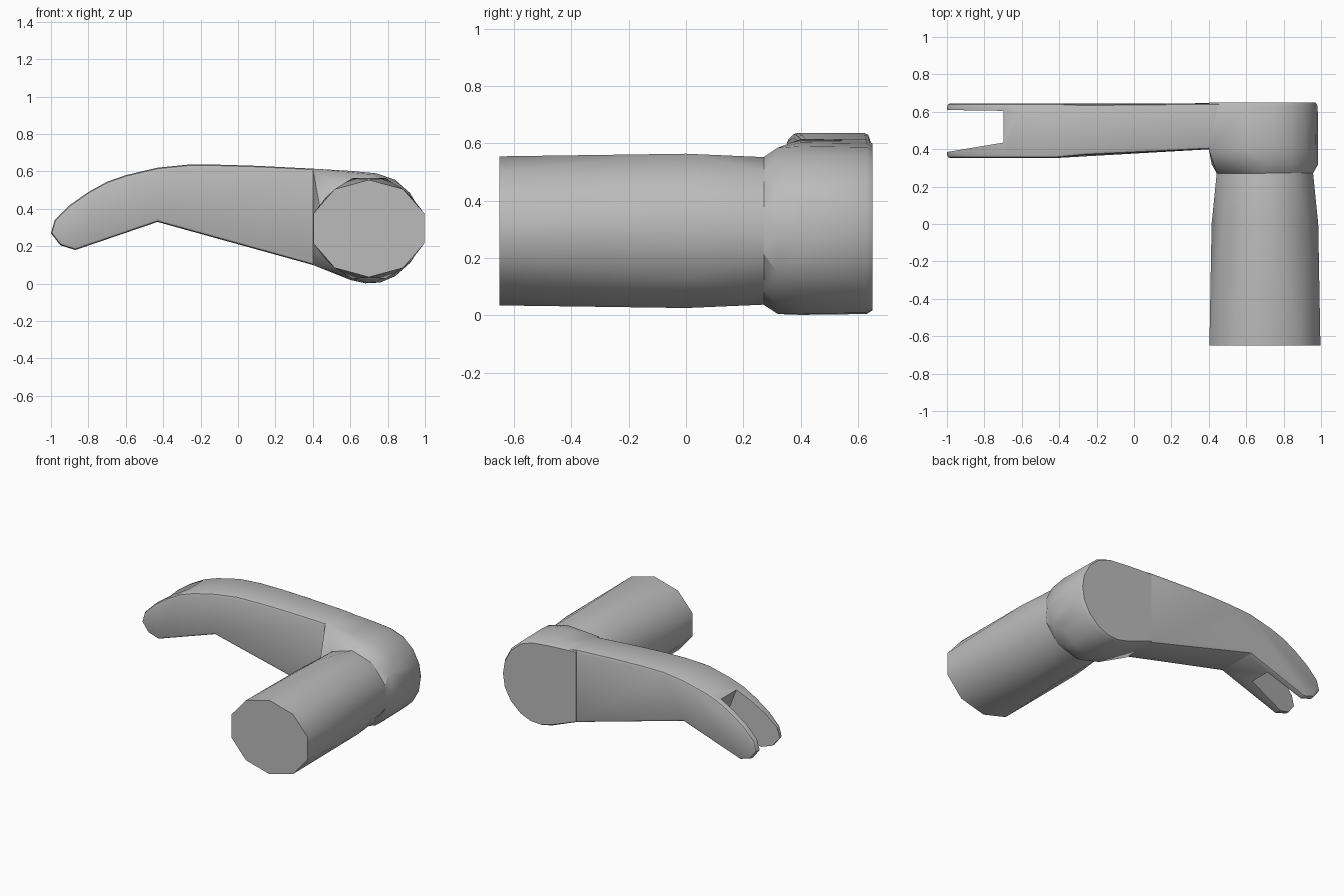
import bpy, bmesh
from math import sin, cos, pi, radians

cube = bpy.data.objects.get("Cube")
if cube:
    bpy.data.objects.remove(cube, do_unlink=True)

grey = bpy.data.materials.new("plain grey")
grey.use_nodes = True
grey.diffuse_color = (0.5, 0.5, 0.5, 1)
grey.node_tree.nodes["Principled BSDF"].inputs["Base Color"].default_value = (0.5, 0.5, 0.5, 1)


def make(name, bm):
    bmesh.ops.recalc_face_normals(bm, faces=bm.faces[:])
    mesh = bpy.data.meshes.new(name)
    bm.to_mesh(mesh)
    bm.free()
    mesh.materials.append(grey)
    obj = bpy.data.objects.new(name, mesh)
    bpy.context.collection.objects.link(obj)
    return obj


def activate(obj):
    bpy.ops.object.select_all(action='DESELECT')
    obj.select_set(True)
    bpy.context.view_layer.objects.active = obj


def smooth(obj, angle=28):
    activate(obj)
    bpy.ops.object.shade_smooth_by_angle(angle=radians(angle))


def hull(name, points):
    bm = bmesh.new()
    for p in points:
        bm.verts.new(p)
    result = bmesh.ops.convex_hull(bm, input=bm.verts[:])
    unused = {e for e in result["geom_interior"] + result["geom_unused"]
              if isinstance(e, bmesh.types.BMVert)}
    bmesh.ops.delete(bm, geom=list(unused), context='VERTS')
    bmesh.ops.dissolve_limit(bm, angle_limit=0.01, verts=bm.verts[:], edges=bm.edges[:])
    return make(name, bm)


def ring(y, rx, rz, cx=0.7, cz=0.295, turn=0.5, n=10):
    return [(cx + rx * cos(2 * pi * (i + turn) / n), y,
             cz + rz * sin(2 * pi * (i + turn) / n)) for i in range(n)]


# Arm: side profile given a tapering thickness, drooping to the claw
profile = [(-1, .27), (-.95, .205), (-.87, .18), (-.43, .33), (.4, .10), (.48, .10),
           (.48, .605), (.4, .615), (.1, .63), (-.1, .636), (-.27, .636), (-.43, .62),
           (-.6, .58), (-.7, .545), (-.8, .49), (-.9, .42), (-.98, .34)]


def front_y(x):
    return .36 + .04 * (x + .43) / .83 if x > -.43 else .352


def back_y(x):
    return .637 + .008 * (x + .43) / .83 if x > -.43 else .645


bm = bmesh.new()
front = [bm.verts.new((x, front_y(x), z)) for x, z in profile]
back = [bm.verts.new((x, back_y(x), z)) for x, z in profile]
# Each side is split at the knuckle so that both halves stay flat
for side in (front, back):
    bm.faces.new(side[3:12])
    bm.faces.new(side[11:] + side[:4])
for i in range(len(profile)):
    j = (i + 1) % len(profile)
    bm.faces.new((front[i], front[j], back[j], back[i]))
arm = make("claw_arm", bm)
bevel = arm.modifiers.new("rounded edges", 'BEVEL')
bevel.width = 0.018
bevel.segments = 2
bevel.limit_method = 'ANGLE'
bevel.angle_limit = radians(60)

# Slot that splits the claw into two prongs
slot_points = []
for z, end in ((.9, -.825), (0, -.5)):
    for x in (end, -1.2):
        slot_points += [(x, .435 + (x + .7) * .167, z), (x, .605 - (x + .7) * .015, z)]
slot = hull("slot_cutter", slot_points)
slot.hide_render = True
cut = arm.modifiers.new("slot", 'BOOLEAN')
cut.operation = 'DIFFERENCE'
cut.solver = 'EXACT'
cut.object = slot
activate(arm)
for name in [m.name for m in arm.modifiers]:
    bpy.ops.object.modifier_apply(modifier=name)
bpy.data.objects.remove(slot, do_unlink=True)
smooth(arm)

# Hub: rounded end of the arm, narrowing forward to the handle
hub_outline = [(.4, .10), (.4, .615), (.6, .603), (.74, .59), (.84, .555), (.92, .485),
               (.97, .39), (.985, .30), (.97, .20), (.92, .11), (.84, .04), (.76, .006),
               (.68, .002), (.6, .02)]
points = ring(.27, .27, .257)
points += ring(.32, .285, .29, turn=0, n=12)
for y, inset in ((.40, 1), (.63, .99), (.65, .95)):
    points += [(x if x < .41 else .69 + (x - .69) * inset, y, .3 + (z - .3) * inset)
               for x, z in hub_outline]
smooth(hull("hub", points), 32)

# Handle: ten-sided, its middle ring turned half a step
bm = bmesh.new()
rings = [[bm.verts.new(p) for p in r] for r in (
    ring(-.65, .312, .26), ring(0, .285, .283, turn=0), ring(.28, .27, .257))]
bm.faces.new(rings[0])
bm.faces.new(rings[2])
for i in range(10):
    j = (i + 1) % 10
    for outer in (rings[0], rings[2]):
        bm.faces.new((rings[1][i], rings[1][j], outer[i]))
        bm.faces.new((outer[i], outer[j], rings[1][j]))
smooth(make("handle", bm))
